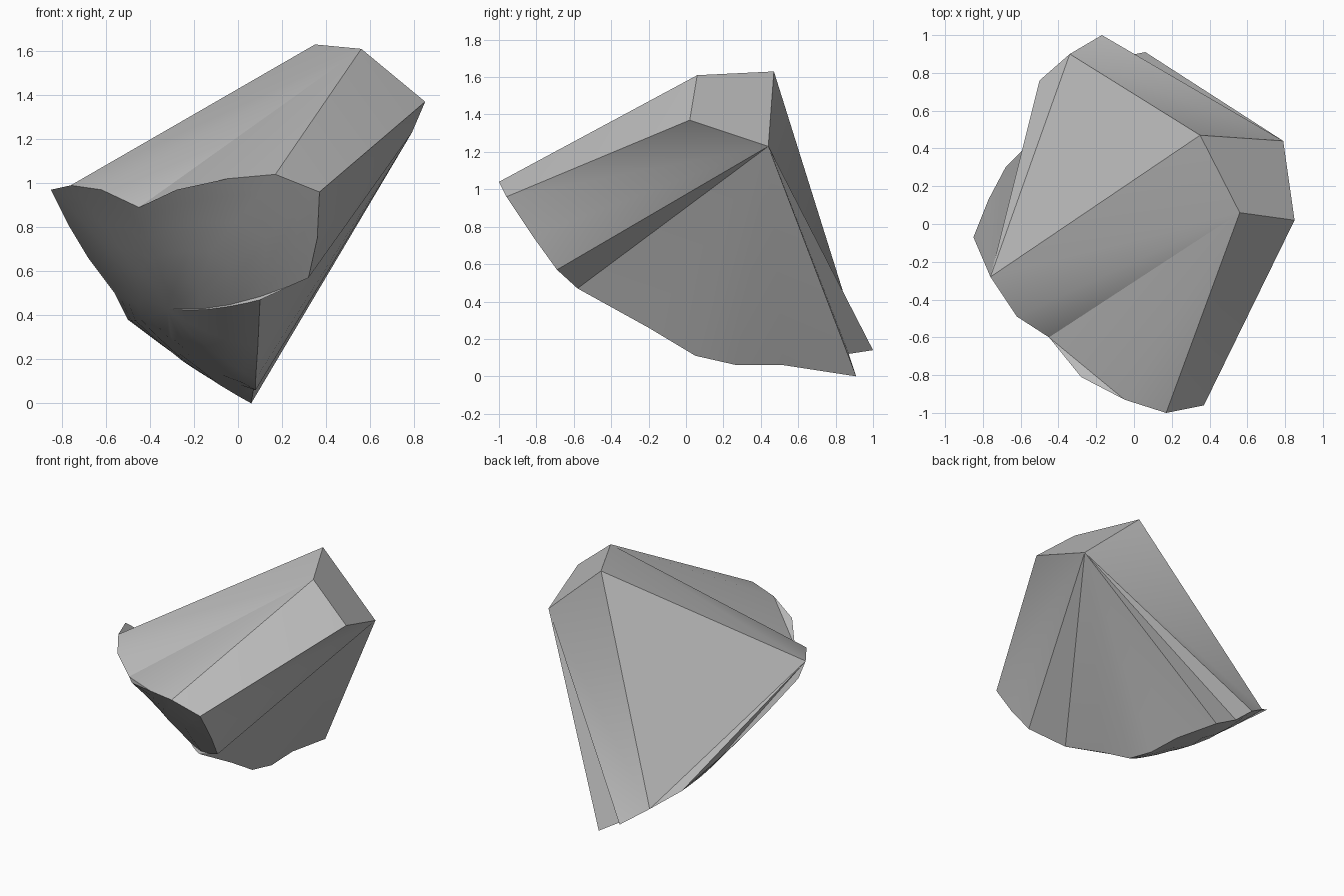
import bpy, bmesh, math
from mathutils import Vector

cube = bpy.data.objects.get("Cube")
if cube:
    bpy.data.objects.remove(cube, do_unlink=True)

# Single stone colour
stone = bpy.data.materials.new("stone_grey")
stone.use_nodes = True
colour = (0.5, 0.5, 0.5, 1)
stone.diffuse_color = colour
stone.node_tree.nodes["Principled BSDF"].inputs["Base Color"].default_value = colour

# Broken tip: four corners of the small end facet
tip_points = [(.35, .47, 1.63), (.56, .06, 1.61), (.85, .02, 1.37), (.79, .44, 1.23)]

# Jagged rim of the rounded outer skin, one loop
rim_points = [
    (-.76, -.28, .99), (-.62, -.49, .97), (-.45, -.6, .89), (-.28, -.81, .97),
    (-.05, -.93, 1.02), (.17, -1, 1.04), (.37, -.96, .96), (.36, -.82, .75),
    (.32, -.69, .57), (.1, -.58, .47), (.09, -.2, .26), (.08, .05, .11),
    (.08, .27, .06), (.07, .52, .06), (.06, .91, 0), (-.14, .87, .12),
    (-.17, 1, .14), (-.34, .9, .26), (-.5, .76, .38), (-.56, .42, .5),
    (-.68, .3, .66), (-.77, .13, .81), (-.85, -.07, .97)]

bm = bmesh.new()
a, b, c, d = [bm.verts.new(p) for p in tip_points]
rim = [bm.verts.new(p) for p in rim_points]
count = len(rim)


def fan(hub, chain):
    """Triangles from one hub vertex to each pair along a chain."""
    for left, right in zip(chain, chain[1:]):
        bm.faces.new((hub, left, right))


# Fractured sides, fanning from the tip corners to the rim
bm.faces.new((a, b, c, d))
fan(a, [rim[17], rim[0], b])
fan(b, rim[:3] + rim[4:7] + [c])
fan(rim[3], [rim[4], rim[2]])
fan(d, [c] + rim[6:18] + [a])
fan(rim[0], rim[17:])

# Rounded outer skin: rings that follow a shallow dome and close at a middle point
centre = Vector((.5, .35, 1.3))
radius = 1.29
middle = sum((v.co for v in rim), Vector()) / count


def on_skin(edge, t):
    """Point between the middle and the rim, pushed out to the dome."""
    ray = middle.lerp(edge, t) - centre
    reach = radius + ((edge - centre).length - radius) * t * t
    return centre + ray.normalized() * reach


outer = rim
for t in (.85, .65, .45, .25):
    inner = [bm.verts.new(on_skin(v.co, t)) for v in rim]
    for i in range(count):
        j = (i + 1) % count
        bm.faces.new((outer[i], outer[j], inner[j], inner[i]))
    outer = inner
fan(bm.verts.new(on_skin(middle, 0)), outer + outer[:1])

bmesh.ops.recalc_face_normals(bm, faces=bm.faces[:])
mesh = bpy.data.meshes.new("rock_shard")
bm.to_mesh(mesh)
bm.free()
mesh.materials.append(stone)
shard = bpy.data.objects.new("rock_shard", mesh)
bpy.context.collection.objects.link(shard)

# Soft shading with crisp fracture edges
bpy.ops.object.select_all(action="DESELECT")
shard.select_set(True)
bpy.context.view_layer.objects.active = shard
bpy.ops.object.shade_smooth_by_angle(angle=math.radians(30))
